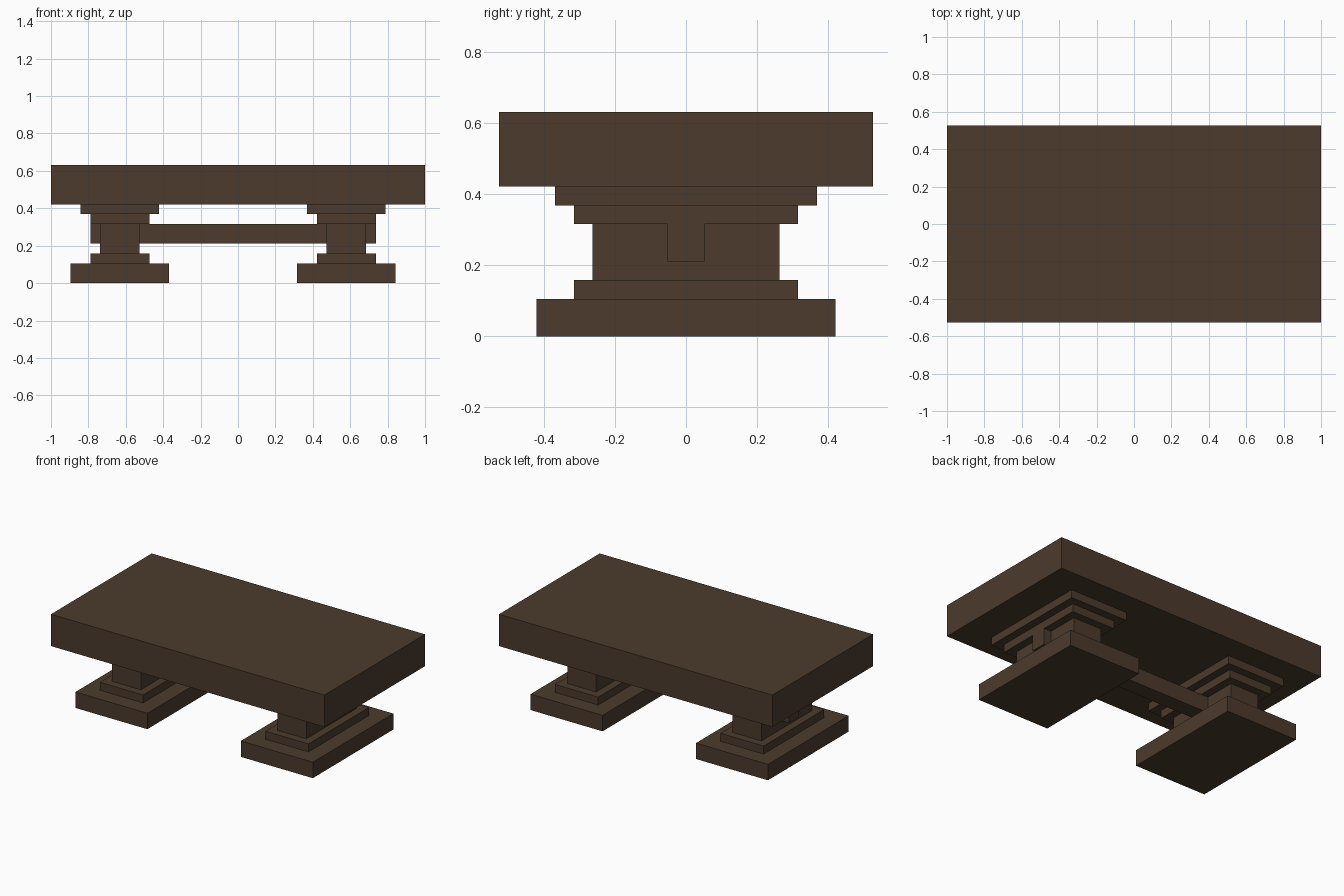
import bpy

cube = bpy.data.objects.get("Cube")
if cube:
    bpy.data.objects.remove(cube, do_unlink=True)

U = 2 / 19  # one grid unit: the top is 19 units long

# Dark wood
wood = bpy.data.materials.new("dark_wood")
wood.use_nodes = True
color = (0.072, 0.043, 0.026, 1)
wood.diffuse_color = color
bsdf = next(n for n in wood.node_tree.nodes if n.type == "BSDF_PRINCIPLED")
bsdf.inputs["Base Color"].default_value = color
bsdf.inputs["Roughness"].default_value = 0.8


def box(name, x, width, depth, bottom, top):
    """Box centred on y = 0, measured in grid units."""
    bpy.ops.mesh.primitive_cube_add(size=1, location=(x * U, 0, (bottom + top) / 2 * U))
    ob = bpy.context.object
    ob.name = name
    ob.scale = (width * U, depth * U, (top - bottom) * U)
    bpy.ops.object.transform_apply(location=False, rotation=False, scale=True)
    ob.data.materials.append(wood)
    return ob


# Thick slab top
box("table_top", 0, 19, 10, 4, 6)

# Stepped pedestals: part, width, depth, bottom, top
tiers = [
    ("foot", 5, 8, 0, 1),
    ("lower_step", 3, 6, 1, 1.5),
    ("column", 2, 5, 1.5, 3),
    ("upper_step", 3, 6, 3, 3.5),
    ("cap", 4, 7, 3.5, 4),
]
for side, x in (("right", -6), ("left", 5.5)):
    for part, width, depth, bottom, top in tiers:
        box(f"{side}_{part}", x, width, depth, bottom, top)

# Stretcher running through both columns
box("stretcher_beam", -0.25, 14.5, 1, 2, 3)
